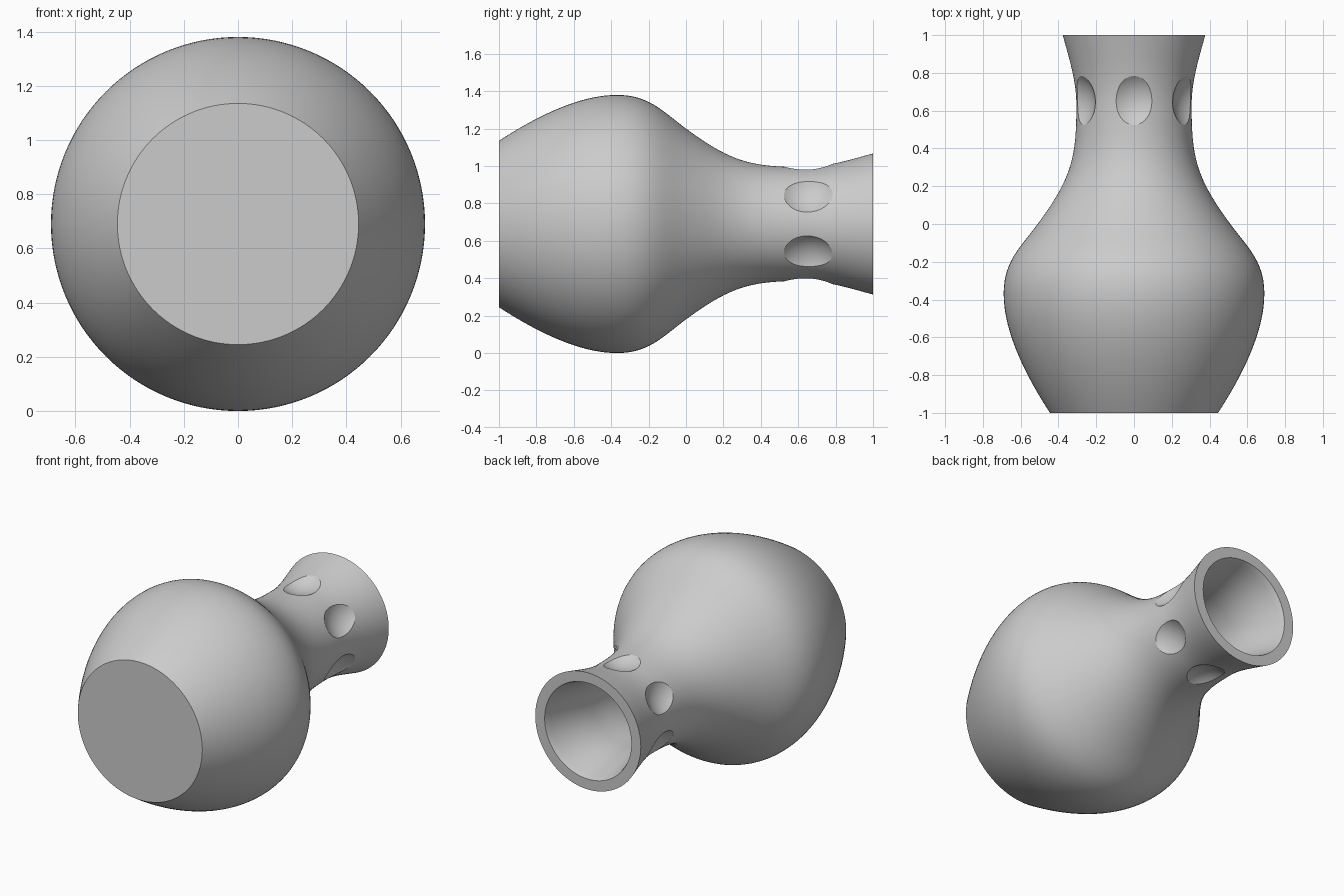
import bpy, bmesh, math
from mathutils import Vector, Matrix
from mathutils.geometry import interpolate_bezier

AXIS_Z = 0.69
WALL = 0.067
SIDES = 128

cube = bpy.data.objects.get("Cube")
if cube:
    bpy.data.objects.remove(cube)

grey = bpy.data.materials.new("light_grey")
grey.use_nodes = True
grey.diffuse_color = (0.6, 0.6, 0.6, 1)
grey.node_tree.nodes["Principled BSDF"].inputs["Base Color"].default_value = (0.6, 0.6, 0.6, 1)


def make_object(name, bm):
    mesh = bpy.data.meshes.new(name)
    bmesh.ops.recalc_face_normals(bm, faces=bm.faces)
    bm.to_mesh(mesh)
    bm.free()
    obj = bpy.data.objects.new(name, mesh)
    bpy.context.collection.objects.link(obj)
    mesh.materials.append(grey)
    return obj


# Outer profile as (radius, position along the axis): knot, handle, handle, knot
segments = [
    [(0.445, -1), (0.575, -0.8), (0.69, -0.57), (0.69, -0.37)],
    [(0.69, -0.37), (0.69, -0.2), (0.607, -0.13), (0.51, 0)],
    [(0.51, 0), (0.325, 0.25), (0.305, 0.36), (0.305, 0.63)],
    [(0.305, 0.63), (0.305, 0.76), (0.345, 0.88), (0.377, 1)],
]
outer = []
for a, b, c, d in segments:
    points = interpolate_bezier(*[Vector((r, y, 0)) for r, y in (a, b, c, d)], 20)
    outer += points if not outer else points[1:]

# Inner profile: the outer one moved inwards by the wall thickness
inner = []
for i, p in enumerate(outer):
    tangent = (outer[min(i + 1, len(outer) - 1)] - outer[max(i - 1, 0)]).normalized()
    q = p + Vector((-tangent.y, tangent.x, 0)) * WALL
    if -1 + WALL < q.y < 0.99:
        inner.append(q)
rim = Vector((outer[-1].x - WALL, 1, 0))
floor = Vector((inner[0].x - 0.02, -1 + WALL, 0))
profile = [Vector((0, -1, 0))] + outer + [rim] + inner[::-1] + [floor, Vector((0, floor.y, 0))]

# Vase body, turned around the y axis
bm = bmesh.new()
verts = [bm.verts.new(p) for p in profile]
edges = [bm.edges.new(pair) for pair in zip(verts, verts[1:])]
bmesh.ops.spin(bm, geom=verts + edges, cent=(0, 0, 0), axis=(0, 1, 0),
               angle=math.tau, steps=SIDES, use_duplicate=False)
bmesh.ops.remove_doubles(bm, verts=bm.verts, dist=0.0001)
bmesh.ops.translate(bm, verts=bm.verts, vec=(0, 0, AXIS_Z))
vase = make_object("vase", bm)

# Six ball cutters for the dimples around the neck
bm = bmesh.new()
for k in range(6):
    angle = math.radians(30 + 60 * k)
    place = Matrix.Translation((0.47 * math.cos(angle), 0.645, AXIS_Z + 0.47 * math.sin(angle)))
    bmesh.ops.create_uvsphere(bm, u_segments=96, v_segments=64, radius=0.203, matrix=place)
cutter = make_object("dimple_cutter", bm)
cutter.hide_render = True

cut = vase.modifiers.new("dimples", "BOOLEAN")
cut.operation = "DIFFERENCE"
cut.solver = "EXACT"
cut.object = cutter
bpy.ops.object.select_all(action="DESELECT")
vase.select_set(True)
bpy.context.view_layer.objects.active = vase
bpy.ops.object.modifier_apply(modifier=cut.name)
bpy.data.objects.remove(cutter)
bpy.ops.object.shade_smooth_by_angle(angle=math.radians(20))
